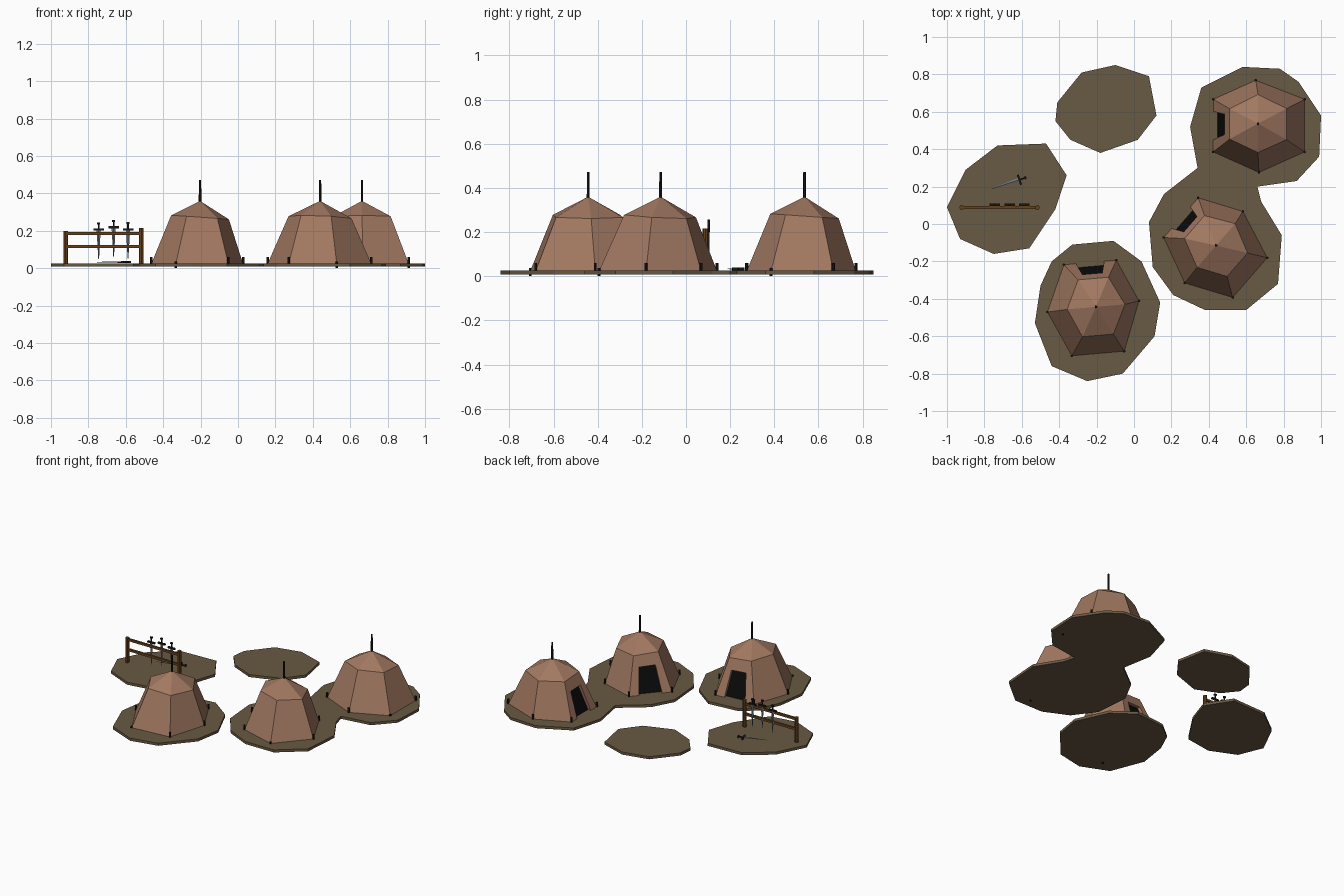
import bpy, bmesh, math
from mathutils import Vector, Matrix

if "Cube" in bpy.data.objects:
    bpy.data.objects.remove(bpy.data.objects["Cube"])


def material(name, rgb):
    m = bpy.data.materials.new(name)
    m.diffuse_color = (*rgb, 1)
    m.use_nodes = True
    m.node_tree.nodes["Principled BSDF"].inputs["Base Color"].default_value = m.diffuse_color
    return m


CLOTH = material("tent_cloth", (0.36, 0.19, 0.12))
EARTH = material("earth", (0.14, 0.10, 0.056))
WOOD = material("wood", (0.13, 0.055, 0.012))
DARK = material("dark_wood", (0.012, 0.01, 0.008))
BLACK = material("door_black", (0.003, 0.003, 0.003))
STEEL = material("steel", (0.16, 0.18, 0.20))


def finish(name, bm, mats, matrix=Matrix()):
    bm.normal_update()
    me = bpy.data.meshes.new(name)
    bm.to_mesh(me)
    bm.free()
    for m in mats:
        me.materials.append(m)
    ob = bpy.data.objects.new(name, me)
    ob.matrix_world = matrix
    bpy.context.collection.objects.link(ob)
    return ob


def rod(bm, a, b, r1, r2=None, sides=6, mat=0):
    """Tapered rod between two points."""
    a, b = Vector(a), Vector(b)
    d = b - a
    m = Matrix.Translation((a + b) / 2) @ d.to_track_quat('Z', 'Y').to_matrix().to_4x4()
    res = bmesh.ops.create_cone(bm, cap_ends=True, segments=sides, radius1=r1,
                                radius2=r1 if r2 is None else r2, depth=d.length, matrix=m)
    for f in {f for v in res["verts"] for f in v.link_faces}:
        f.material_index = mat


def box(bm, centre, size, mat=0):
    m = Matrix.Translation(centre) @ Matrix.Diagonal((*size, 1))
    res = bmesh.ops.create_cube(bm, size=1, matrix=m)
    for f in {f for v in res["verts"] for f in v.link_faces}:
        f.material_index = mat


# Ground patches: extruded outlines
def ground(name, outline, z0=0.008, z1=0.026):
    bm = bmesh.new()
    f = bm.faces.new([bm.verts.new((x, y, z0)) for x, y in outline])
    top = bmesh.ops.extrude_face_region(bm, geom=[f])
    bmesh.ops.translate(bm, vec=(0, 0, z1 - z0),
                        verts=[g for g in top["geom"] if isinstance(g, bmesh.types.BMVert)])
    bmesh.ops.recalc_face_normals(bm, faces=bm.faces)
    finish(name, bm, [EARTH])


ground("empty_ground", [(-.28, .81), (-.10, .85), (.08, .79), (.12, .58), (.02, .45),
                        (-.18, .38), (-.34, .45), (-.42, .55), (-.41, .65)])
ground("rack_ground", [(-1, .09), (-.90, .29), (-.73, .42), (-.47, .43), (-.36, .26),
                       (-.42, .08), (-.56, -.13), (-.75, -.16), (-.93, -.08)])
ground("front_tent_ground", [(-.33, -.11), (-.11, -.09), (.04, -.20), (.14, -.42), (.11, -.60),
                             (-.06, -.80), (-.25, -.84), (-.44, -.76), (-.53, -.53),
                             (-.50, -.33), (-.44, -.20)])
ground("twin_tent_ground", [(.36, .73), (.58, .84), (.78, .83), (.88, .76), (1, .58), (.99, .36),
                            (.87, .23), (.66, .20), (.68, .12), (.79, -.06), (.77, -.32),
                            (.60, -.46), (.38, -.46), (.21, -.38), (.10, -.23), (.08, .01),
                            (.16, .16), (.34, .30), (.30, .52)])

# Tent: base ring, shoulder ring, apex; the door is on the -x wall
BASE = [(-.24, .13), (-.24, -.152), (.005, -.262), (.25, -.152), (.25, .13), (-.012, .232)]
RING = [(-.152, .08), (-.152, -.083), (0, -.155), (.153, -.086), (.153, .08), (0, .155)]


def tent(name, x, y, angle):
    place = Matrix.Translation((x, y, 0)) @ Matrix.Rotation(math.radians(angle), 4, 'Z')
    base = [Vector((px, py, 0.024)) for px, py in BASE]
    ring = [Vector((px, py, 0.272 - 0.07 * py)) for px, py in RING]
    apex = Vector((0, 0, 0.36))
    bm = bmesh.new()

    def face(*pts, mat=0):
        bm.faces.new([bm.verts.new(p) for p in pts]).material_index = mat

    for i in range(6):
        j = (i + 1) % 6
        face(ring[i], ring[j], apex)
        if i:
            face(base[i], base[j], ring[j], ring[i])

    # Door wall with a recessed black panel
    def wall(u, v):
        return base[0].lerp(base[1], u).lerp(ring[0].lerp(ring[1], u), v)

    hole = [wall(.23, 0), wall(.23, .7), wall(.77, .7), wall(.77, 0)]
    inner = [p + Vector((.022, 0, 0)) for p in hole]
    face(base[0], hole[0], hole[1], ring[0])
    face(hole[1], hole[2], ring[1], ring[0])
    face(hole[3], base[1], ring[1], hole[2])
    for k in range(3):
        face(hole[k], inner[k], inner[k + 1], hole[k + 1])
    face(*reversed(inner), mat=1)
    bmesh.ops.remove_doubles(bm, verts=bm.verts, dist=1e-5)
    finish(name, bm, [CLOTH, BLACK], place)

    # Centre pole and corner pegs (one peg is driven deeper)
    bm = bmesh.new()
    rod(bm, (0, 0, .34), (0, 0, .473), .0075, .006)
    for i, (px, py) in enumerate(BASE):
        z = 0 if i == 3 else .022
        rod(bm, (px, py, z), (px, py, z + .037), .007)
    finish(name + "_pole_and_pegs", bm, [DARK], place)


tent("back_tent", .663, .537, 0)
tent("middle_tent", .439, -.115, -41)
tent("front_tent", -.203, -.443, -85)

# Weapon rack
bm = bmesh.new()
rod(bm, (-.921, .088, .02), (-.921, .088, .20), .013, sides=8)
rod(bm, (-.517, .088, .02), (-.517, .088, .215), .013, sides=8)
for z in (.187, .116):
    box(bm, (-.719, .088, z), (.42, .014, .016))
finish("rack_frame", bm, [WOOD])


# Sword: tip at the origin, handle along +z, guard along x
def sword(name, matrix):
    bm = bmesh.new()
    res = bmesh.ops.create_cone(bm, cap_ends=True, segments=4, radius1=.002, radius2=.011,
                                depth=.155, matrix=Matrix.Translation((0, 0, .0775)))
    for v in res["verts"]:
        v.co.y *= .4
    box(bm, (0, 0, .157), (.056, .012, .011), 1)
    rod(bm, (0, 0, .16), (0, 0, .19), .005, mat=1)
    box(bm, (0, 0, .191), (.016, .012, .01), 1)
    finish(name, bm, [STEEL, DARK], matrix)


for n, (x, z) in enumerate([(-.745, .049), (-.665, .062), (-.588, .051)]):
    sword(f"rack_sword_{n + 1}", Matrix.Translation((x, .103, z)))

# Sword lying on the ground
flat = Matrix.Rotation(math.radians(18), 4, 'Z') @ Matrix.Rotation(math.pi / 2, 4, 'Y') \
    @ Matrix.Rotation(math.pi / 2, 4, 'Z')
sword("fallen_sword", Matrix.Translation((-.762, .188, .033)) @ flat)
